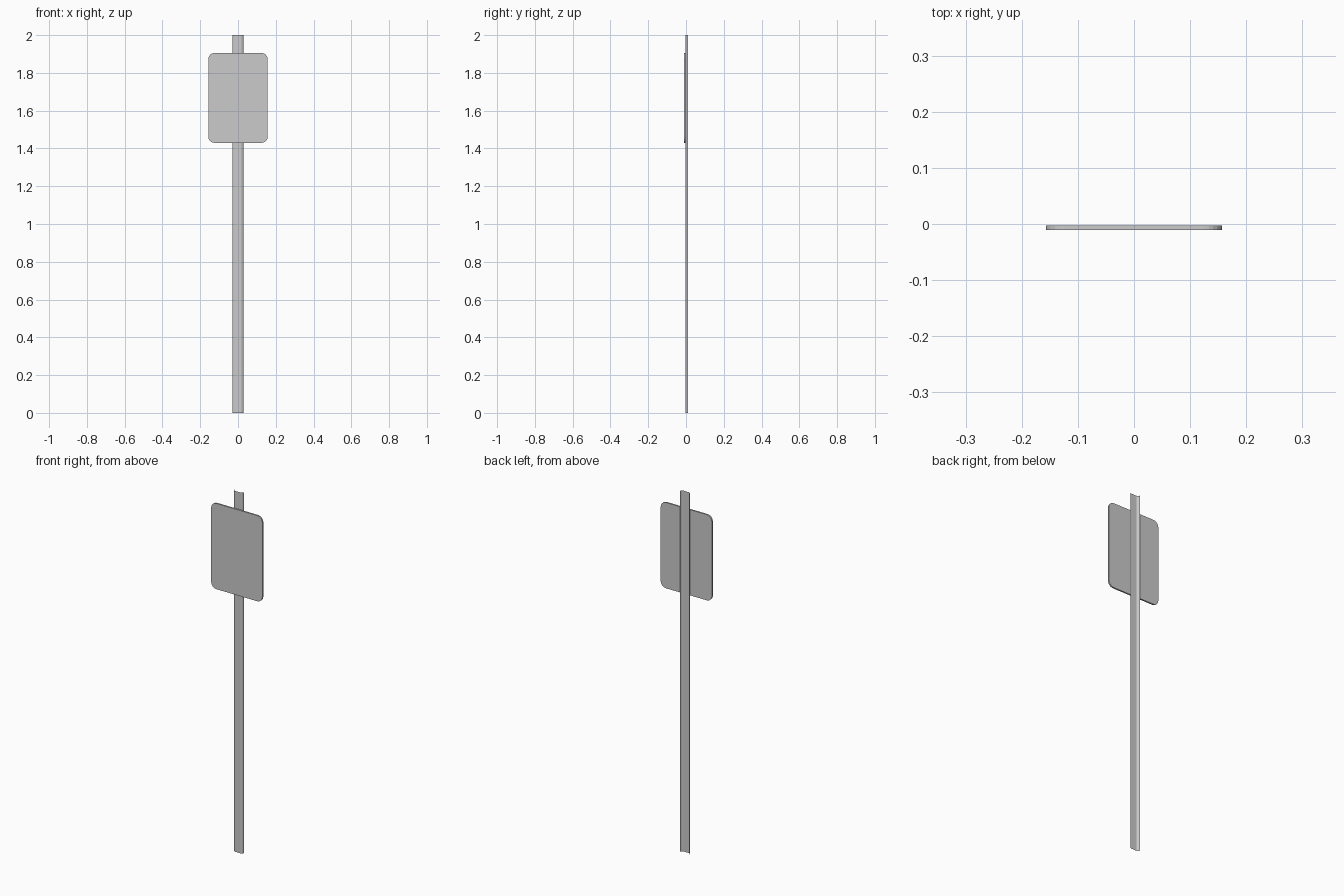
import bpy, bmesh
from math import sin, cos, pi

if "Cube" in bpy.data.objects:
    bpy.data.objects.remove(bpy.data.objects["Cube"])


def make_object(name, bm):
    mesh = bpy.data.meshes.new(name)
    bm.normal_update()
    bm.to_mesh(mesh)
    bm.free()
    obj = bpy.data.objects.new(name, mesh)
    bpy.context.collection.objects.link(obj)
    return obj


# Post: open sheet-metal channel, web against the sign, flanges turned back
bm = bmesh.new()
half = [(0.030, 0.011), (0.026, 0.003), (0.018, -0.002)]
profile = [(-x, y) for x, y in half] + half[::-1]
lower = [bm.verts.new((x, y, 0)) for x, y in profile]
upper = [bm.verts.new((x, y, 2)) for x, y in profile]
for i in range(len(profile) - 1):
    bm.faces.new((lower[i], lower[i + 1], upper[i + 1], upper[i]))
make_object("post", bm)

# Sign plate: rounded rectangle extruded to a thin slab
bm = bmesh.new()
half_w, z0, z1, r, steps = 0.157, 1.43, 1.905, 0.032, 6
front, back = -0.011, -0.0025
corners = [(half_w - r, z1 - r), (-half_w + r, z1 - r),
           (-half_w + r, z0 + r), (half_w - r, z0 + r)]
outline = []
for k, (cx, cz) in enumerate(corners):
    for s in range(steps + 1):
        a = pi / 2 * (k + s / steps)
        outline.append(bm.verts.new((cx + r * cos(a), front, cz + r * sin(a))))
face = bm.faces.new(outline)
ext = bmesh.ops.extrude_face_region(bm, geom=[face], use_keep_orig=True)
moved = [g for g in ext["geom"] if isinstance(g, bmesh.types.BMVert)]
bmesh.ops.translate(bm, verts=moved, vec=(0, back - front, 0))
bmesh.ops.recalc_face_normals(bm, faces=bm.faces)
make_object("sign_plate", bm)
